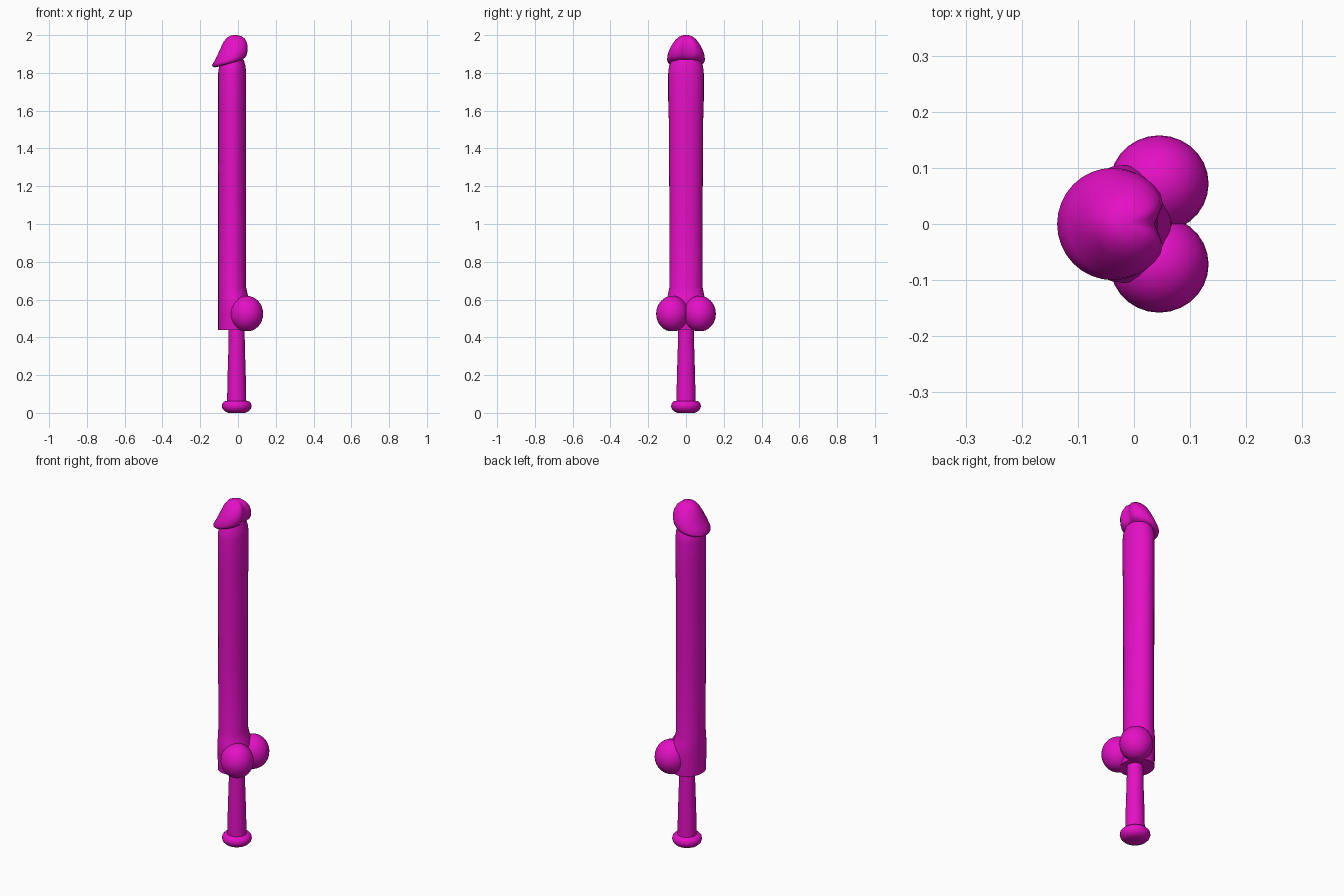
import bpy, bmesh, math

cube = bpy.data.objects.get("Cube")
if cube:
    bpy.data.objects.remove(cube, do_unlink=True)

# Single flat colour
magenta = bpy.data.materials.new("magenta")
magenta.use_nodes = True
colour = (0.78, 0.005, 0.56, 1)
magenta.diffuse_color = colour
magenta.node_tree.nodes["Principled BSDF"].inputs["Base Color"].default_value = colour


def finish(name, bm, angle=50):
    bmesh.ops.recalc_face_normals(bm, faces=bm.faces)
    mesh = bpy.data.meshes.new(name)
    bm.to_mesh(mesh)
    bm.free()
    mesh.materials.append(magenta)
    ob = bpy.data.objects.new(name, mesh)
    bpy.context.collection.objects.link(ob)
    bpy.ops.object.select_all(action='DESELECT')
    ob.select_set(True)
    bpy.context.view_layer.objects.active = ob
    bpy.ops.object.shade_smooth_by_angle(angle=math.radians(angle))
    return ob


def loft(name, rings, sides=32, groove=0.0, angle=50):
    """Each ring: x and z of its -x edge, x and z of its +x edge, half width in y."""
    bm = bmesh.new()
    loops = []
    for i, (xl, zl, xr, zr, ry) in enumerate(rings):
        cx, cz, rx, dz = (xl + xr) / 2, (zl + zr) / 2, (xr - xl) / 2, (zr - zl) / 2
        loop = []
        for k in range(sides):
            a = 2 * math.pi * k / sides
            off = min(a, 2 * math.pi - a)
            # Narrow groove on the +x side
            pull = groove * math.exp(-(off / 0.3) ** 2) * (rx / 0.1)
            loop.append(bm.verts.new((cx + rx * math.cos(a) - pull,
                                      ry * math.sin(a), cz + dz * math.cos(a))))
        loops.append(loop)
    for a, b in zip(loops, loops[1:]):
        for k in range(sides):
            n = (k + 1) % sides
            bm.faces.new((a[k], a[n], b[n], b[k]))
    bm.faces.new(loops[0][::-1])
    bm.faces.new(loops[-1])
    return finish(name, bm, angle)


def level(xl, xr, z, ry):
    return (xl, z, xr, z, ry)


# Pommel and grip
def disc(r, z):
    return level(-0.007 - r, -0.007 + r, z, r)


loft("pommel", [disc(r, z) for r, z in (
    (0.045, 0.0), (0.062, 0.008), (0.074, 0.02), (0.079, 0.035),
    (0.076, 0.05), (0.066, 0.061), (0.045, 0.065))])
loft("grip", [disc(0.051, 0.05), disc(0.048, 0.2), disc(0.043, 0.36), disc(0.042, 0.47)])

# Long body, flared at the root and slightly wider near the top
loft("shaft", [
    level(-0.105, 0.065, 0.44, 0.098), level(-0.105, 0.07, 0.54, 0.105),
    level(-0.105, 0.065, 0.59, 0.105), level(-0.105, 0.052, 0.625, 0.096),
    level(-0.105, 0.043, 0.665, 0.088), level(-0.105, 0.042, 1.1, 0.088),
    level(-0.105, 0.042, 1.55, 0.091), level(-0.105, 0.043, 1.65, 0.094),
    level(-0.105, 0.043, 1.8, 0.094), level(-0.1, 0.04, 1.835, 0.09),
    level(-0.085, 0.03, 1.87, 0.075)])

# Rounded tip with slanted rim and groove
loft("tip", [
    (-0.095, 1.835, 0.03, 1.87, 0.08), (-0.122, 1.829, 0.048, 1.883, 0.094),
    (-0.134, 1.833, 0.056, 1.893, 0.099), (-0.137, 1.842, 0.061, 1.905, 0.1),
    (-0.118, 1.875, 0.063, 1.93, 0.096), (-0.097, 1.92, 0.058, 1.958, 0.08),
    (-0.078, 1.962, 0.044, 1.982, 0.058), (-0.058, 1.988, 0.024, 1.994, 0.037),
    (-0.035, 1.999, 0.0, 2.0, 0.015)], groove=0.028)

# Paired round lobes at the root
for name, s in (("left_lobe", 1), ("right_lobe", -1)):
    bm = bmesh.new()
    bmesh.ops.create_uvsphere(bm, u_segments=28, v_segments=16, radius=1)
    for v in bm.verts:
        x, y, z = v.co
        v.co = (0.045 + 0.088 * x, s * 0.072 + 0.086 * y, max(0.525 + 0.095 * z, 0.433))
    finish(name, bm)
